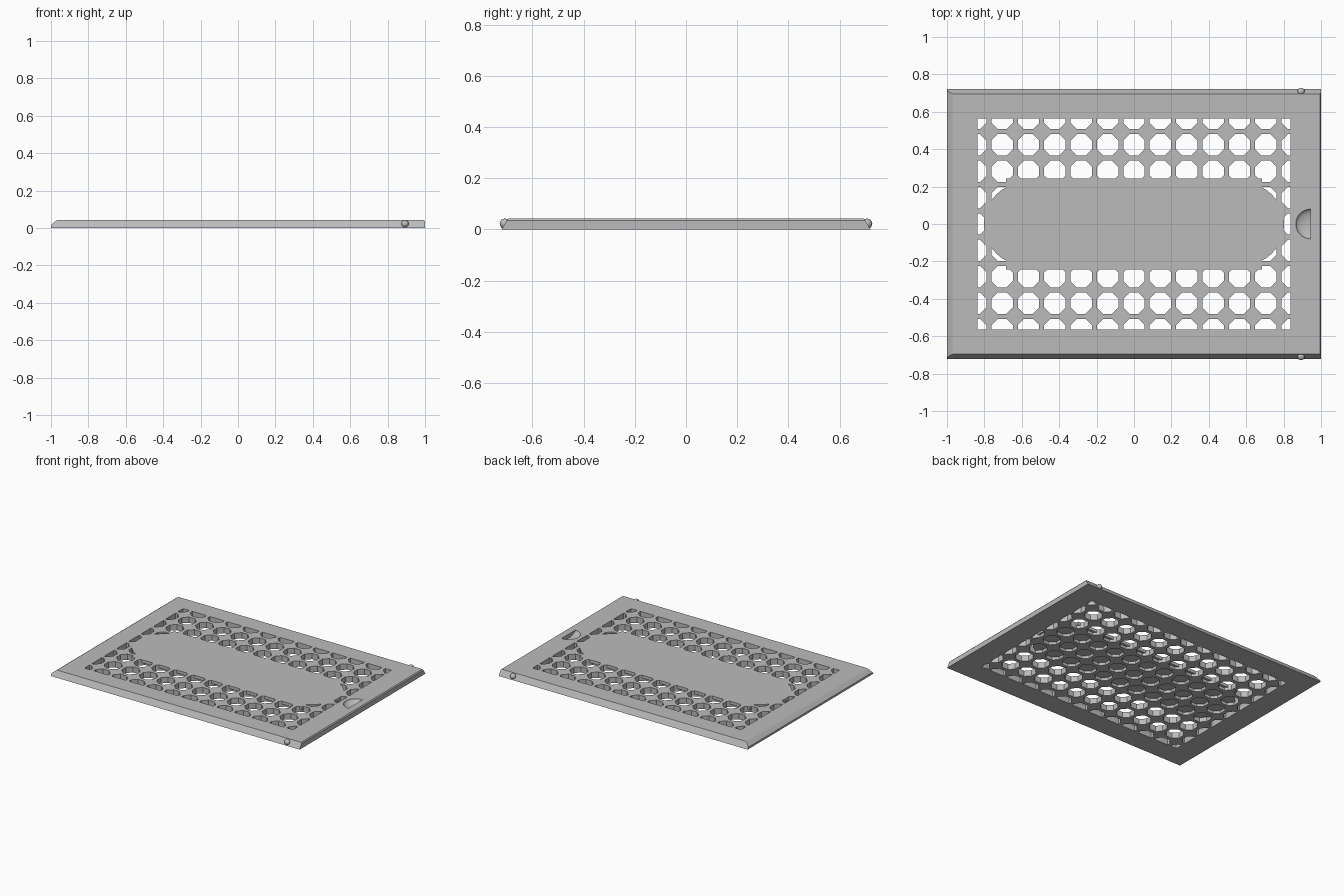
import bpy, bmesh, math
from mathutils import Matrix

old = bpy.data.objects.get("Cube")
if old:
    bpy.data.objects.remove(old, do_unlink=True)

# Single grey plastic
grey = bpy.data.materials.new("grey_plastic")
grey.use_nodes = True
colour = (0.5, 0.5, 0.5, 1)
grey.diffuse_color = colour
grey.node_tree.nodes["Principled BSDF"].inputs["Base Color"].default_value = colour

TOP = 0.042
PITCH = 0.141


def make_object(name, bm):
    bmesh.ops.recalc_face_normals(bm, faces=bm.faces)
    mesh = bpy.data.meshes.new(name)
    bm.to_mesh(mesh)
    bm.free()
    mesh.materials.append(grey)
    obj = bpy.data.objects.new(name, mesh)
    bpy.context.collection.objects.link(obj)
    return obj


def loft(bm, rings):
    """Join matching closed rings of points and cap both ends."""
    loops = [[bm.verts.new(p) for p in ring] for ring in rings]
    for a, b in zip(loops, loops[1:]):
        for i in range(len(a)):
            j = (i + 1) % len(a)
            bm.faces.new((a[i], a[j], b[j], b[i]))
    bm.faces.new(loops[0][::-1])
    bm.faces.new(loops[-1])


def prism(bm, outline, low, high):
    loft(bm, [[(x, y, z) for x, y in outline] for z in (low, high)])


def boolean(target, tool, operation):
    mod = target.modifiers.new("cut", 'BOOLEAN')
    mod.object = tool
    mod.operation = operation
    mod.solver = 'EXACT'
    bpy.context.view_layer.objects.active = target
    bpy.ops.object.modifier_apply(modifier=mod.name)
    bpy.data.objects.remove(tool, do_unlink=True)


def smooth(obj):
    bpy.ops.object.select_all(action='DESELECT')
    obj.select_set(True)
    bpy.context.view_layer.objects.active = obj
    bpy.ops.object.shade_smooth_by_angle(angle=math.radians(30))


# Lid slab: sloped long sides, chamfered left end, nearly square right end
bm = bmesh.new()
rings = []
for z, left, right in ((0, -1, 1), (0.014, -1, 1), (0.035, -0.978, 1), (TOP, -0.967, 0.994)):
    y = 0.721 - 0.025 * z / TOP
    rings.append([(left, -y, z), (right, -y, z), (right, y, z), (left, y, z)])
loft(bm, rings)
lid = make_object("lid", bm)

# Grid of octagonal vent holes
bm = bmesh.new()
radius = 0.057 / math.cos(math.pi / 8)
angles = [(k + 0.5) * math.pi / 4 for k in range(8)]
for col in range(-6, 7):
    for row in range(-4, 5):
        prism(bm, [(col * PITCH + radius * math.cos(a), row * PITCH + radius * math.sin(a))
                   for a in angles], -0.1, 0.1)
holes = make_object("vent_holes", bm)

# Holes are trimmed to a rectangular window
bm = bmesh.new()
wx, wy = 0.837, 0.565
prism(bm, [(-wx, -wy), (wx, -wy), (wx, wy), (-wx, wy)], -0.2, 0.2)
boolean(holes, make_object("window", bm), 'INTERSECT')

# Solid centre panel with rounded ends leaves blind recesses underneath
bm = bmesh.new()
px, py, cx, r = 0.685, 0.243, 0.58, 0.222
start = math.acos((px - cx) / r)
arc = [start * (k / 8 - 1) for k in range(17)]
right_end = [(px, -py)] + [(cx + r * math.cos(a), r * math.sin(a)) for a in arc] + [(px, py)]
prism(bm, right_end + [(-x, -y) for x, y in right_end], 0.02, 0.3)
boolean(holes, make_object("centre_panel", bm), 'DIFFERENCE')
boolean(lid, holes, 'DIFFERENCE')

# Finger scoop: half a flattened ball with a straight outer wall
bm = bmesh.new()
bmesh.ops.create_uvsphere(bm, u_segments=32, v_segments=16, radius=0.08,
                          matrix=Matrix.Translation((0.945, 0, TOP)) @ Matrix.Diagonal((1, 1, 0.35, 1)))
cut = bmesh.ops.bisect_plane(bm, geom=bm.verts[:] + bm.edges[:] + bm.faces[:], dist=1e-5,
                             plane_co=(0.945, 0, 0), plane_no=(1, 0, 0), clear_outer=True)
bmesh.ops.holes_fill(bm, edges=[e for e in bm.edges if e.is_boundary], sides=0)
boolean(lid, make_object("finger_scoop", bm), 'DIFFERENCE')
smooth(lid)

# Round snap bumps on both long sides
for side, name in ((-1, "front_snap_bump"), (1, "back_snap_bump")):
    bm = bmesh.new()
    bmesh.ops.create_uvsphere(bm, u_segments=24, v_segments=12, radius=0.02,
                              matrix=Matrix.Translation((0.893, side * 0.708, 0.022)))
    smooth(make_object(name, bm))
